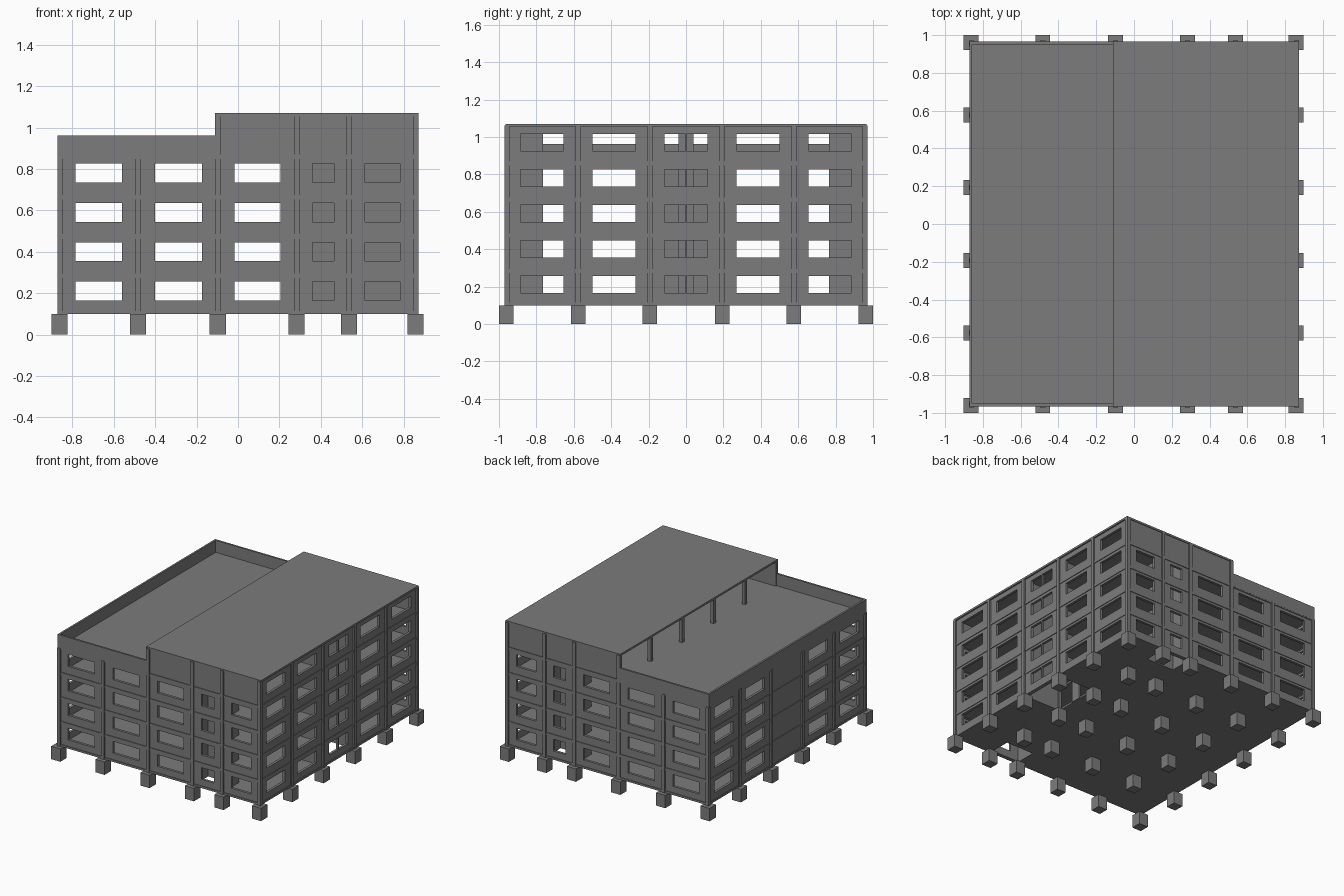
import bpy, bmesh
from mathutils import Matrix, Vector

if "Cube" in bpy.data.objects:
    bpy.data.objects.remove(bpy.data.objects["Cube"])

grey = bpy.data.materials.new("concrete_grey")
grey.diffuse_color = (0.2, 0.2, 0.2, 1)
grey.use_nodes = True
grey.node_tree.nodes["Principled BSDF"].inputs["Base Color"].default_value = grey.diffuse_color


def finish(name, bm):
    me = bpy.data.meshes.new(name)
    bmesh.ops.recalc_face_normals(bm, faces=bm.faces)
    bm.to_mesh(me)
    bm.free()
    me.materials.append(grey)
    ob = bpy.data.objects.new(name, me)
    bpy.context.collection.objects.link(ob)
    return ob


def boxes(name, items):
    """One object from boxes given as (x0, x1, y0, y1, z0, z1)."""
    bm = bmesh.new()
    for x0, x1, y0, y1, z0, z1 in items:
        m = Matrix.Translation(((x0 + x1) / 2, (y0 + y1) / 2, (z0 + z1) / 2))
        m = m @ Matrix.Diagonal((x1 - x0, y1 - y0, z1 - z0, 1))
        bmesh.ops.create_cube(bm, size=1, matrix=m)
    return finish(name, bm)


def wall(name, axis, pos, u0, u1, z0, z1, wins, floors):
    """Wall sheet with window holes, thickened; axis is the one it runs along."""
    rows = [(0.165 + 0.19 * f, 0.256 + 0.19 * f) for f in range(floors)]
    us = sorted({u0, u1, *[u for w in wins for u in w]})
    zs = sorted({z0, z1, *[z for r in rows for z in r]})
    bm = bmesh.new()
    vs = {(u, z): bm.verts.new((u, pos, z) if axis == "x" else (pos, u, z))
          for u in us for z in zs}
    for a, b in zip(us, us[1:]):
        for c, d in zip(zs, zs[1:]):
            if (a, b) in wins and (c, d) in rows:
                continue
            bm.faces.new([vs[a, c], vs[b, c], vs[b, d], vs[a, d]])
    ob = finish(name, bm)
    mod = ob.modifiers.new("thickness", "SOLIDIFY")
    mod.thickness = 0.02
    mod.offset = 0


XS = [-0.86, -0.483, -0.098, 0.283, 0.537, 0.86]
YS = [-0.957, -0.577, -0.193, 0.193, 0.577, 0.957]
LEVELS = [0.115, 0.295, 0.485, 0.675, 0.87]
TOP = 1.06

# footings under every column
boxes("footings", [(x - 0.039, x + 0.039, y - 0.039, y + 0.039, 0, 0.1)
                   for x in [-0.863, *XS[1:5], 0.858]
                   for y in [-0.961, *YS[1:5], 0.961]])

# columns: tall under the upper storey, short under the open terrace
c = 0.0135
boxes("columns", [(x - c, x + c, y - c, y + c, 0.1, TOP if x > -0.2 else 0.86)
                  for x in XS for y in YS])

# facades with window openings
front_wins = [(-0.785, -0.56), (-0.4, -0.175), (-0.017, 0.206),
              (0.36, 0.465), (0.615, 0.782)]
side_wins = [(-0.885, -0.655), (-0.5, -0.27), (0.27, 0.5), (0.655, 0.885)]
stair_wins = [(-0.115, -0.004), (0.004, 0.115)]
for s, name in ((-1, "front"), (1, "back")):
    wall(name + "_wall", "x", s * 0.95, -0.86, 0.86, 0.1, 0.87, front_wins, 4)
    wall(name + "_upper_wall", "x", s * 0.95, -0.1, 0.86, 0.87, TOP, [], 0)
wall("right_wall", "y", 0.852, -0.95, 0.95, 0.1, TOP, side_wins + stair_wins, 5)
wall("left_wall", "y", -0.852, -0.95, 0.95, 0.1, 0.87, side_wins, 4)

# beams showing as bands at each floor line
bands = []
for z in LEVELS:
    lo = z - (0.015 if z < 0.2 else 0.022)
    for s in (-1, 1):
        y = sorted((s * 0.935, s * 0.965))
        x = sorted((s * 0.838, s * 0.867))
        bands += [(-0.86, 0.86, *y, lo, z), (*x, -0.95, 0.95, lo, z)]
boxes("floor_beams", bands)

# floor slabs, left open at the stairwell and the two small shafts
slabs = []
for z in LEVELS:
    lo = z - 0.015
    slabs.append((-0.85, 0.283, -0.948, 0.948, lo, z))
    slabs.append((0.283, 0.537, -0.765, 0.765, lo, z))
    slabs.append((0.537, 0.85, -0.948, -0.193, lo, z))
    slabs.append((0.537, 0.85, 0.193, 0.948, lo, z))
boxes("floor_slabs", slabs)

# inner walls of the shafts and stairwell
inner = [(0.53, 0.545, -0.04, 0.04, 0.1, TOP)]
for s in (-1, 1):
    y = sorted((s * 0.765, s * 0.945))
    inner.append((0.276, 0.29, *y, 0.1, TOP))
    inner.append((0.53, 0.544, *y, 0.1, TOP))
    inner.append((0.276, 0.544, *sorted((s * 0.765, s * 0.779)), 0.1, TOP))
    inner.append((0.537, 0.85, *sorted((s * 0.186, s * 0.2)), 0.1, TOP))
boxes("inner_walls", inner)

# terrace parapet
boxes("parapet", [(-0.872, -0.857, -0.966, 0.966, 0.856, 0.963),
                  (-0.857, -0.11, -0.966, -0.951, 0.856, 0.963),
                  (-0.857, -0.11, 0.951, 0.966, 0.856, 0.963)])

# upper roof
boxes("upper_roof", [(-0.112, 0.873, -0.965, 0.965, 1.055, 1.07)])
